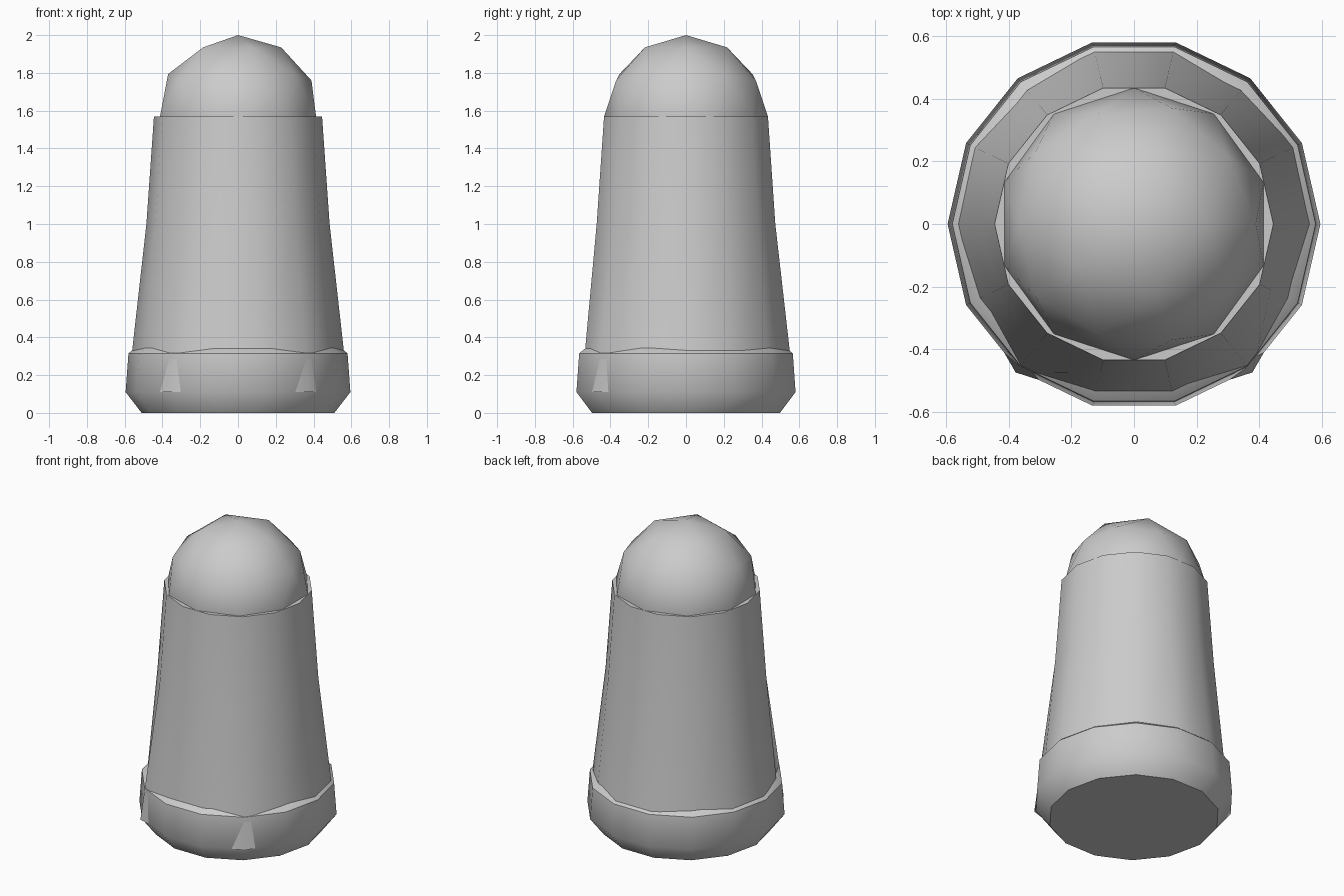
import bpy, math

if "Cube" in bpy.data.objects:
    bpy.data.objects.remove(bpy.data.objects["Cube"])

grey = bpy.data.materials.new("plain grey")
grey.diffuse_color = (0.6, 0.6, 0.6, 1)
grey.use_nodes = True
grey.node_tree.nodes["Principled BSDF"].inputs["Base Color"].default_value = grey.diffuse_color
SIDES = 14


def finish(ob):
    ob.data.materials.clear()
    ob.data.materials.append(grey)
    bpy.ops.object.select_all(action='DESELECT')
    bpy.context.view_layer.objects.active = ob
    ob.select_set(True)
    bpy.ops.object.shade_smooth_by_angle(angle=math.radians(44))


def stack(name, rings):
    """Closed 14-sided solid; each ring is (z, radius function of side index)."""
    verts, faces = [], []
    for z, radius in rings:
        for i in range(SIDES):
            a = 2 * math.pi * i / SIDES
            verts.append((radius(i) * math.cos(a), radius(i) * math.sin(a), z))
    for k in range(len(rings) - 1):
        for i in range(SIDES):
            j = (i + 1) % SIDES
            faces.append((k * SIDES + i, k * SIDES + j,
                          (k + 1) * SIDES + j, (k + 1) * SIDES + i))
    faces.append(tuple(reversed(range(SIDES))))
    faces.append(tuple(range((len(rings) - 1) * SIDES, len(rings) * SIDES)))
    me = bpy.data.meshes.new(name)
    me.from_pydata(verts, [], faces)
    ob = bpy.data.objects.new(name, me)
    bpy.context.collection.objects.link(ob)
    finish(ob)


def const(r):
    return lambda i: r


# Base collar with a sloping lip
stack("base", [(0, const(0.51)), (0.11, const(0.595)),
               (0.315, const(0.58)), (0.38, const(0.50))])

# Body: slightly uneven foot, mirrored left to right (back to front)
HALF = {-3: 0.569, -2: 0.606, -1: 0.566, 0: 0.585, 1: 0.588, 2: 0.568, 3: 0.589}


def foot(i):
    s = i if i <= 7 else i - SIDES
    if abs(s) > 3:
        s = (7 - abs(s)) * (1 if s > 0 else -1)
    return HALF[s]


stack("body", [(0.11, foot), (1.0, const(0.485)), (1.57, const(0.445))])

# Rounded head
bpy.ops.mesh.primitive_ico_sphere_add(subdivisions=2, radius=0.435,
                                      location=(0, 0, 1.565))
head = bpy.context.object
head.name = "head"
finish(head)
